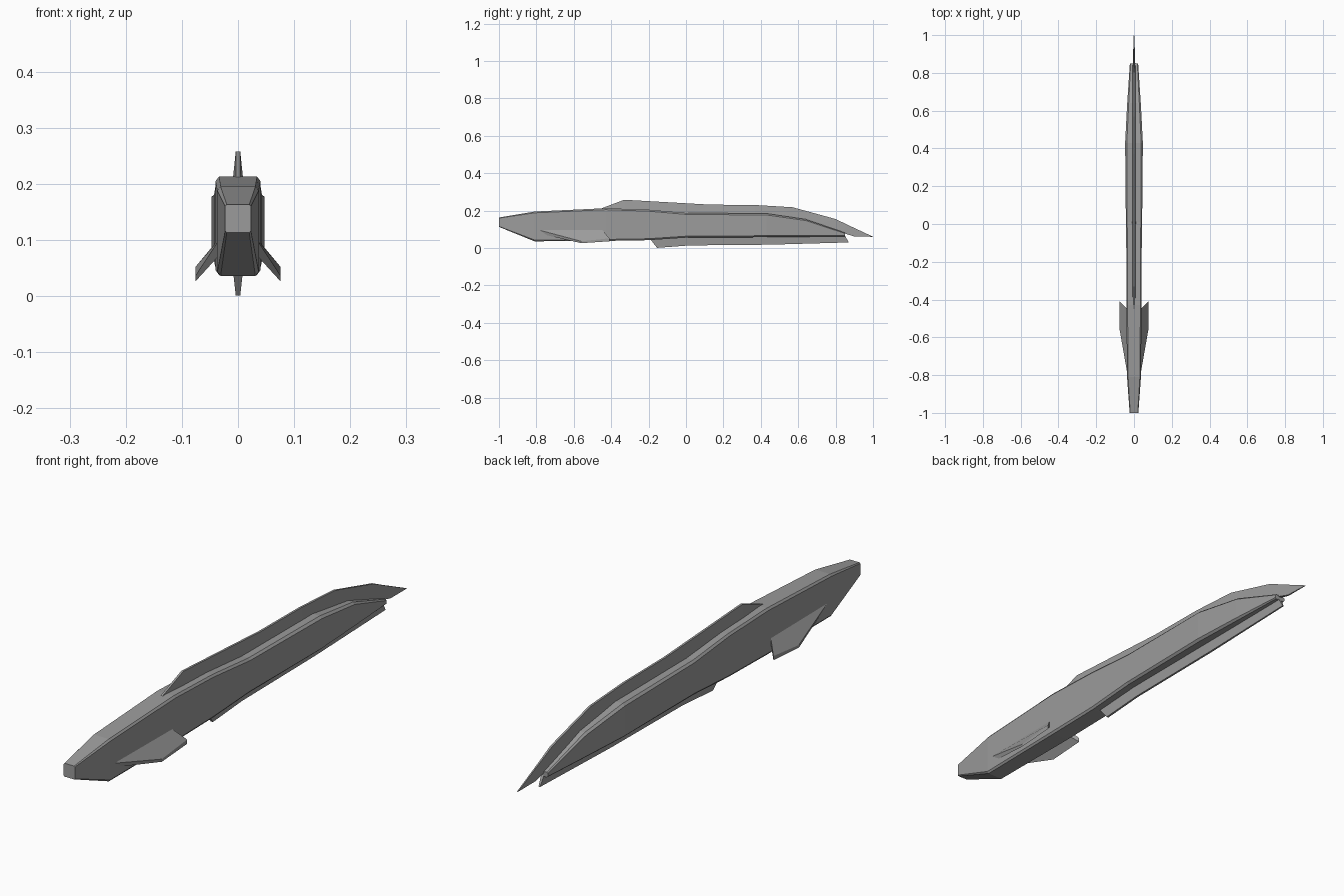
import bpy, bmesh

grey = bpy.data.materials.new("hull grey")
grey.diffuse_color = (0.33, 0.33, 0.33, 1)


def loft(name, rings):
    """Skin a row of equal-length closed rings and cap both ends."""
    bm = bmesh.new()
    rows = [[bm.verts.new(p) for p in ring] for ring in rings]
    n = len(rows[0])
    for a, b in zip(rows, rows[1:]):
        for i in range(n):
            j = (i + 1) % n
            bm.faces.new((a[i], a[j], b[j], b[i]))
    bm.faces.new(rows[0])
    bm.faces.new(rows[-1][::-1])
    bmesh.ops.recalc_face_normals(bm, faces=bm.faces)
    mesh = bpy.data.meshes.new(name)
    bm.to_mesh(mesh)
    bm.free()
    mesh.materials.append(grey)
    obj = bpy.data.objects.new(name, mesh)
    bpy.context.collection.objects.link(obj)
    return obj


def section(y, w, z0, z1, cx, cz):
    """Chamfered rectangle across the hull."""
    return [(-w + cx, y, z0), (w - cx, y, z0), (w, y, z0 + cz), (w, y, z1 - cz),
            (w - cx, y, z1), (-w + cx, y, z1), (-w, y, z1 - cz), (-w, y, z0 + cz)]


# Hull: y, half width, bottom, top, chamfer across, chamfer up
loft("hull", [section(*s) for s in (
    (-1.00, 0.023, 0.113, 0.163, 0.003, 0.003),
    (-0.81, 0.037, 0.036, 0.195, 0.006, 0.007),
    (-0.43, 0.040, 0.038, 0.213, 0.006, 0.008),
    (-0.20, 0.040, 0.042, 0.205, 0.006, 0.008),
    (0.01, 0.043, 0.056, 0.187, 0.007, 0.008),
    (0.43, 0.047, 0.058, 0.185, 0.009, 0.008),
    (0.64, 0.036, 0.060, 0.154, 0.008, 0.007),
    (0.85, 0.022, 0.063, 0.082, 0.004, 0.004))])


def blade(name, stations):
    """Tapered keel: y/z at the root, root half width, y/z at the edge, edge half width."""
    loft(name, [[(-w, y, z), (w, y, z), (v, ye, ze), (-v, ye, ze)]
                for y, z, w, ye, ze, v in stations])


# Long fin on the back, sweeping past the tail
blade("dorsal_fin", (
    (-0.46, 0.205, 0.005, -0.45, 0.213, 0.004),
    (-0.33, 0.200, 0.010, -0.33, 0.258, 0.004),
    (0.01, 0.180, 0.010, 0.13, 0.232, 0.004),
    (0.37, 0.178, 0.010, 0.37, 0.230, 0.004),
    (0.50, 0.165, 0.010, 0.57, 0.218, 0.004),
    (0.70, 0.125, 0.009, 0.80, 0.155, 0.004),
    (0.84, 0.080, 0.007, 0.86, 0.126, 0.003),
    (0.89, 0.065, 0.005, 0.995, 0.063, 0.002),
    (0.90, 0.062, 0.003, 1.00, 0.060, 0.001)))

# Long fin under the belly
blade("ventral_fin", (
    (-0.19, 0.046, 0.009, -0.155, 0.001, 0.004),
    (0.01, 0.062, 0.009, 0.02, 0.014, 0.004),
    (0.43, 0.064, 0.009, 0.45, 0.018, 0.004),
    (0.85, 0.067, 0.006, 0.87, 0.030, 0.003)))

# Drooping side fins near the nose, root to tip
for side, label in ((-1, "left"), (1, "right")):
    root = [(0.034, -0.80, 0.100), (0.036, -0.45, 0.100),
            (0.036, -0.45, 0.076), (0.034, -0.76, 0.072)]
    tip = [(0.076, -0.56, 0.036), (0.076, -0.41, 0.052),
           (0.076, -0.41, 0.036), (0.076, -0.56, 0.026)]
    loft(label + "_side_fin", [[(side * x, y, z) for x, y, z in ring] for ring in (root, tip)])
